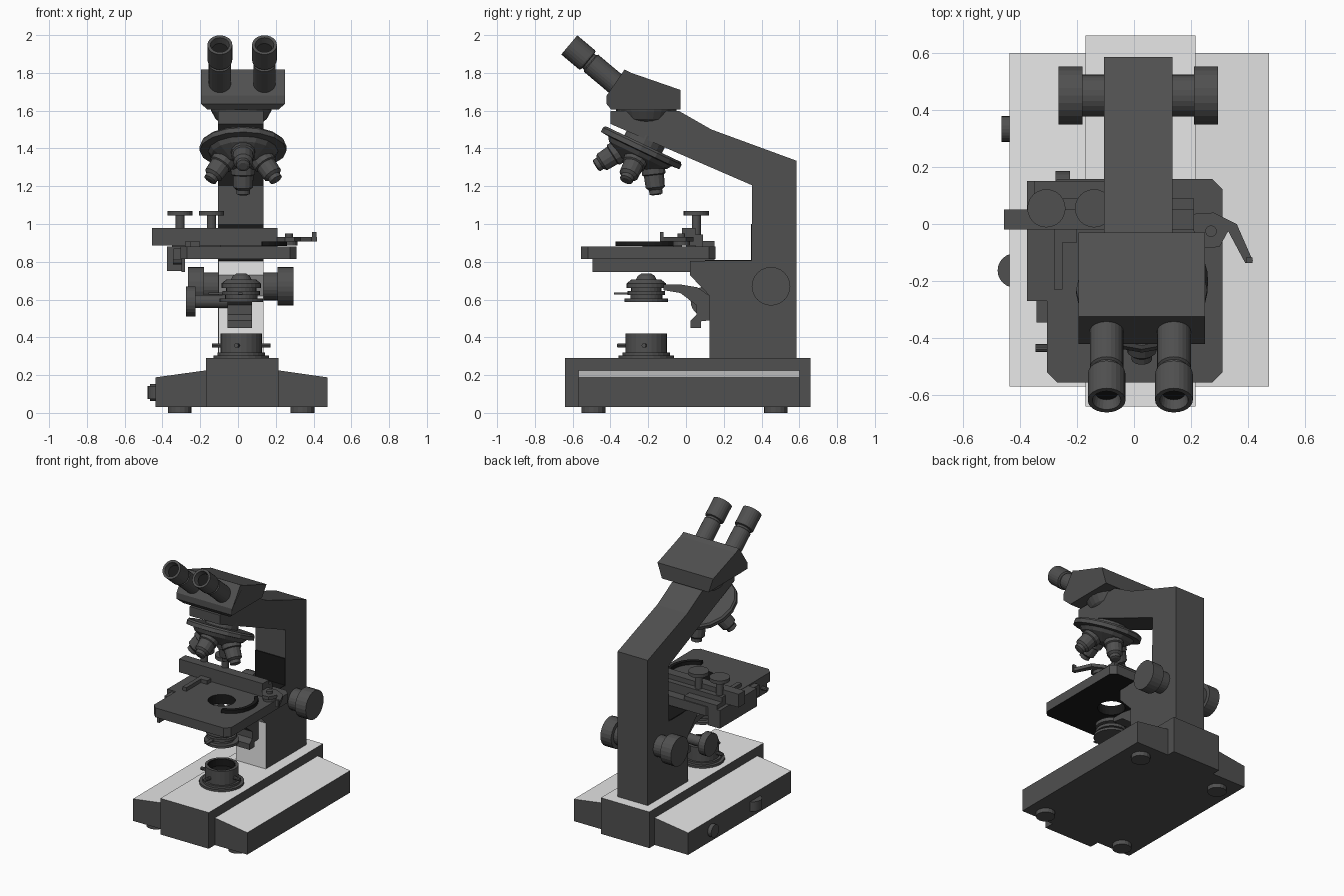
import bpy, bmesh, math
from mathutils import Vector

if "Cube" in bpy.data.objects:
    bpy.data.objects.remove(bpy.data.objects["Cube"])

CX = 0.017  # symmetry plane of the instrument


def material(name, v):
    m = bpy.data.materials.new(name)
    m.diffuse_color = (v, v, v, 1)
    m.use_nodes = True
    m.node_tree.nodes["Principled BSDF"].inputs["Base Color"].default_value = m.diffuse_color
    return m


DARK = material("dark grey enamel", 0.08)
LIGHT = material("light grey panel", 0.87)
BLACK = material("black", 0.01)


def finish(name, bm, mat, second=LIGHT, rule=None):
    bmesh.ops.recalc_face_normals(bm, faces=bm.faces)
    me = bpy.data.meshes.new(name)
    me.materials.append(mat)
    if rule:
        me.materials.append(second)
        for f in bm.faces:
            f.material_index = int(rule(f.normal))
    bm.to_mesh(me)
    bm.free()
    ob = bpy.data.objects.new(name, me)
    bpy.context.collection.objects.link(ob)
    return ob


def prism(name, pts, axis, a, b, mat=DARK, second=LIGHT, rule=None):
    """Extrude a 2D outline along an axis from a to b."""
    place = {'x': lambda p, t: (t, p[0], p[1]),
             'y': lambda p, t: (p[0], t, p[1]),
             'z': lambda p, t: (p[0], p[1], t)}[axis]
    bm = bmesh.new()
    lo = [bm.verts.new(place(p, a)) for p in pts]
    hi = [bm.verts.new(place(p, b)) for p in pts]
    bm.faces.new(lo)
    bm.faces.new(hi)
    n = len(pts)
    for i in range(n):
        j = (i + 1) % n
        bm.faces.new((lo[i], lo[j], hi[j], hi[i]))
    return finish(name, bm, mat, second, rule)


def box(name, x, y, z, mat=DARK, second=LIGHT, rule=None):
    pts = [(x[0], y[0]), (x[1], y[0]), (x[1], y[1]), (x[0], y[1])]
    return prism(name, pts, 'z', z[0], z[1], mat, second, rule)


def lathe(name, profile, origin, direction=(0, 0, 1), seg=24, mat=DARK):
    """Revolve (radius, distance) pairs around a direction, with end caps."""
    q = Vector(direction).normalized().to_track_quat('Z', 'Y')
    o = Vector(origin)
    bm = bmesh.new()
    rings = []
    for r, t in profile:
        rings.append([bm.verts.new(o + q @ Vector((r * math.cos(2 * math.pi * i / seg),
                                                   r * math.sin(2 * math.pi * i / seg), t)))
                      for i in range(seg)])
    for p, n in zip(rings, rings[1:]):
        for i in range(seg):
            j = (i + 1) % seg
            bm.faces.new((p[i], p[j], n[j], n[i]))
    bm.faces.new(rings[0])
    bm.faces.new(rings[-1])
    return finish(name, bm, mat)


def upward(n):
    return n.z > 0.5


def downward(n):
    return n.z < -0.5


# Base: raised centre block, sloping wings, feet and side controls
box("base_centre", (-0.17, 0.215), (-0.64, 0.66), (0.03, 0.29), rule=upward)
for side, x_in, x_out in (("left", -0.17, -0.437), ("right", 0.215, 0.473)):
    prism("base_wing_" + side, [(x_in, 0.03), (x_out, 0.03), (x_out, 0.188), (x_in, 0.225)],
          'y', -0.57, 0.60, rule=upward)
    for end, y in (("front", -0.49), ("back", 0.475)):
        x = CX + math.copysign(0.325, x_out)
        lathe(f"foot_{end}_{side}", [(0.063, 0), (0.063, 0.035)], (x, y, 0), seg=16)
lathe("brightness_wheel", [(0.06, 0), (0.06, 0.07)], (-0.418, -0.163, 0.073))
lathe("power_switch", [(0.045, 0), (0.045, 0.03)], (-0.435, 0.333, 0.107), (-1, 0, 0))

# Curved-back arm and focus block
prism("arm", [(0.585, 0.28), (0.585, 1.335), (0.135, 1.50), (-0.035, 1.597), (-0.40, 1.597),
              (-0.40, 1.53), (0.35, 1.205), (0.35, 0.805), (0.32, 0.805), (0.32, 0.28)],
      'x', -0.105, 0.135)
prism("focus_block", [(0.125, 0.28), (0.33, 0.28), (0.33, 0.805), (0.02, 0.805),
                      (0.02, 0.73), (0.125, 0.62)],
      'x', -0.104, 0.134, rule=lambda n: n.y < -0.5)
box("slideway_cover", (-0.104, 0.134), (0.343, 0.35), (0.805, 1.0), BLACK)
box("focus_block_top", (-0.104, 0.134), (0.10, 0.349), (0.80, 0.809), BLACK)
for side, x, d in (("left", -0.10, -1), ("right", 0.13, 1)):
    lathe("focus_knob_" + side, [(0.074, 0), (0.074, 0.08), (0.102, 0.08), (0.102, 0.165)],
          (x, 0.45, 0.67), (d, 0, 0))

# Condenser bracket and its knob
prism("condenser_bracket", [(-0.12, 0.68), (-0.03, 0.68), (0.06, 0.665), (0.125, 0.62), (0.125, 0.49),
                            (0.08, 0.485), (0.08, 0.45), (0.025, 0.45), (0.025, 0.49), (0.055, 0.52),
                            (0.055, 0.57), (-0.03, 0.635), (-0.12, 0.65)], 'x', -0.055, 0.075)
lathe("condenser_knob", [(0.035, 0), (0.035, 0.19), (0.08, 0.19), (0.08, 0.24)],
      (-0.035, 0.105, 0.59), (-1, 0, 0))

# Condenser stack and lamp
AY = -0.21
lathe("condenser", [(0.115, 0.588), (0.115, 0.605), (0.085, 0.605), (0.085, 0.625), (0.10, 0.625),
                    (0.10, 0.645), (0.08, 0.645), (0.08, 0.66), (0.105, 0.66), (0.105, 0.685),
                    (0.08, 0.705), (0.055, 0.705), (0.045, 0.725), (0.025, 0.738)], (CX, AY, 0))
box("iris_lever", (-0.155, CX), (-0.22, -0.19), (0.628, 0.638))
box("filter_lever", (0.0, 0.025), (-0.38, AY), (0.628, 0.638))
lathe("lamp_housing", [(0.147, 0.285), (0.147, 0.305), (0.125, 0.305), (0.125, 0.32), (0.11, 0.32),
                       (0.11, 0.42), (0.092, 0.42), (0.092, 0.36)], (CX, AY, 0))
lathe("lamp_well", [(0.091, 0.355), (0.091, 0.419), (0.086, 0.419), (0.086, 0.37)],
      (CX, AY, 0), mat=BLACK)
for i, a in enumerate((185, 260, 355)):
    d = Vector((math.cos(math.radians(a)), math.sin(math.radians(a)), 0))
    lathe(f"lamp_screw_{i + 1}", [(0.012, 0), (0.012, 0.055)],
          Vector((CX, AY, 0.357)) + d * 0.1, d, 10)

# Stage with light opening and black underside
c = 0.035
x0, x1, y0, y1 = -0.305, 0.31, -0.555, 0.157
stage = prism("stage", [(x0 + c, y0), (x1 - c, y0), (x1, y0 + c), (x1, y1 - c), (x1 - c, y1),
                        (x0 + c, y1), (x0, y1 - c), (x0, y0 + c)], 'z', 0.815, 0.882,
              second=BLACK, rule=downward)
cutter = lathe("stage_hole_cutter", [(0.09, 0.7), (0.09, 1.0)], (CX, AY, 0), mat=BLACK)
cutter.hide_render = True
cutter.hide_viewport = True
mod = stage.modifiers.new("light opening", 'BOOLEAN')
mod.object = cutter
mod.operation = 'DIFFERENCE'
mod.solver = 'EXACT'
mod.material_mode = 'TRANSFER'

# Mechanical slide carrier
box("stage_rail", (-0.30, -0.28), (-0.495, 0.02), (0.747, 0.817))
box("stage_rail_carriage", (-0.375, -0.281), (-0.27, 0.15), (0.75, 0.88))
box("stage_rail_step", (-0.342, -0.282), (-0.345, -0.26), (0.79, 0.87))
lathe("rail_stop", [(0.014, 0), (0.014, 0.06)], (-0.285, -0.435, 0.80), (-1, 0, 0), 10)
box("slide_carrier_bar", (-0.455, 0.21), (-0.02, 0.05), (0.885, 0.98))
box("slide_carrier_back", (-0.35, 0.21), (0.05, 0.09), (0.88, 0.945))
box("slide_carrier_seat", (-0.35, -0.09), (0.0, 0.15), (0.875, 0.91))
for i, x in enumerate((-0.307, -0.14)):
    lathe(f"carrier_knob_{i + 1}", [(0.024, 0.93), (0.024, 1.045), (0.067, 1.045), (0.067, 1.07)],
          (x, 0.055, 0))
lathe("clip_pivot", [(0.045, 0.885), (0.045, 0.925), (0.02, 0.925), (0.02, 0.95)],
      (0.27, -0.025, 0), seg=16)
prism("clip_lever", [(0.2, 0.035), (0.28, 0.04), (0.36, 0.0), (0.417, -0.13), (0.39, -0.137),
                     (0.33, -0.025), (0.30, -0.08), (0.25, -0.085), (0.2, -0.01)], 'z', 0.908, 0.932)
box("clip_lever_tip", (0.392, 0.415), (-0.137, -0.118), (0.908, 0.957))
outer, inner = ([(0.10 + r * math.cos(a), -0.2 + 1.1 * r * math.sin(a))
                 for a in [math.radians(-80 + 13 * i) for i in range(11)]] for r in (0.16, 0.135))
prism("slide_clip_arc", outer + inner[::-1], 'z', 0.883, 0.908, BLACK)
box("slide_clip_left", (-0.28, -0.25), (-0.23, -0.02), (0.882, 0.908))
box("slide_clip_left_bridge", (-0.26, -0.2), (-0.065, -0.02), (0.882, 0.908))

# Revolving nosepiece with four objectives
tilt = math.radians(25.4)
down = Vector((0, -math.sin(tilt), -math.cos(tilt)))
back = Vector((0, math.cos(tilt), -math.sin(tilt)))
side = Vector((1, 0, 0))
hub = Vector((CX + 0.01, -0.235, 1.405))
lathe("nosepiece", [(0.11, -0.07), (0.11, -0.02), (0.22, -0.02), (0.23, -0.008), (0.23, 0.018),
                    (0.185, 0.022), (0.17, 0.045), (0.09, 0.095)], hub, down, 16)
splay = math.radians(32)
for name, out in (("back", back), ("front", -back), ("left", -side), ("right", side)):
    d = down * math.cos(splay) + out * math.sin(splay)
    lathe("objective_" + name, [(0.064, 0), (0.064, 0.085), (0.055, 0.09), (0.052, 0.155),
                                (0.036, 0.168), (0.036, 0.19), (0.022, 0.196)],
          hub + down * 0.028 + out * 0.074, d, 14)

# Binocular head
lathe("head_mount", [(0.10, 1.53), (0.135, 1.555), (0.16, 1.60), (0.16, 1.62)], (CX, AY, 0))
head = prism("binocular_head", [(-0.03, 1.605), (-0.03, 1.71), (-0.29, 1.80), (-0.325, 1.818),
                                (-0.42, 1.68), (-0.42, 1.635), (-0.395, 1.605)], 'x', -0.195, 0.248)
for v in head.data.vertices:  # lower edge drawn in
    if v.co.z < 1.61:
        v.co.x += 0.035 if v.co.x < 0 else -0.035

# Eyepieces
rise = math.radians(40)
look = Vector((0, -math.cos(rise), math.sin(rise)))
for name, x in (("left", CX - 0.113), ("right", CX + 0.123)):
    start = Vector((x, -0.618, 1.948)) - look * 0.34
    lathe("eyepiece_" + name, [(0.059, 0), (0.059, 0.19), (0.05, 0.195), (0.05, 0.208), (0.064, 0.212),
                               (0.066, 0.22), (0.066, 0.34), (0.05, 0.34), (0.042, 0.30)], start, look)
    lathe("eyepiece_lens_" + name, [(0.041, 0), (0.041, 0.006)], start + look * 0.297, look, mat=BLACK)
